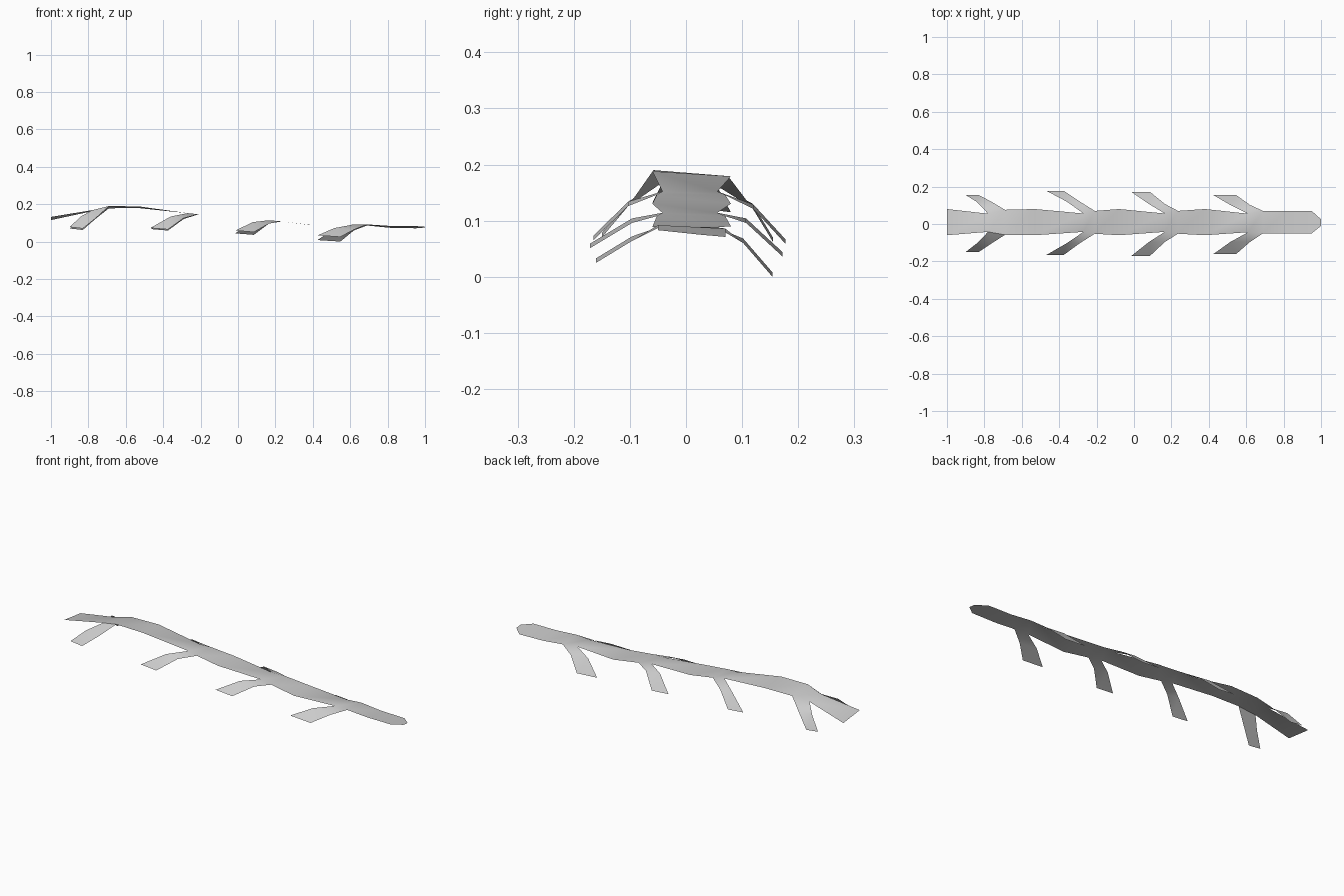
import bpy, bmesh

if "Cube" in bpy.data.objects:
    bpy.data.objects.remove(bpy.data.objects["Cube"])

grey = bpy.data.materials.new("plain grey")
grey.diffuse_color = (0.6, 0.6, 0.6, 1)
grey.use_nodes = True
grey.node_tree.nodes["Principled BSDF"].inputs["Base Color"].default_value = grey.diffuse_color

# Ribbon stations: x, front y, back y, front z, back z
stations = [
    (-1.00, -.060, .080, .132, .115), (-.78, -.042, .055, .168, .162),
    (-.69, -.058, .076, .190, .178), (-.53, -.060, .080, .188, .179),
    (-.27, -.042, .056, .152, .152), (-.21, -.052, .070, .146, .146),
    (-.08, -.060, .080, .130, .130), (.165, -.042, .056, .114, .114),
    (.235, -.052, .070, .108, .108), (.38, -.060, .080, .089, .090),
    (.61, -.044, .055, .090, .088), (.69, -.050, .070, .092, .086),
    (.81, -.050, .070, .084, .074), (.95, -.050, .070, .083, .071),
    (1.00, -.010, .025, .079, .075),
]
# Fins: root station, mid x left/right, tip x left/right, then (mid y, mid z, tip y, tip z) front and back
fins = [
    (1, -.84, -.76, -.90, -.83, (-.103, .130, -.150, .074), (.118, .127, .155, .066)),
    (4, -.36, -.29, -.468, -.375, (-.103, .130, -.165, .069), (.120, .125, .177, .063)),
    (7, .08, .165, -.015, .085, (-.096, .100, -.171, .055), (.107, .100, .172, .040)),
    (10, .515, .62, .425, .547, (-.096, .068, -.160, .029), (.102, .064, .154, .004)),
]

bm = bmesh.new()
# Main ribbon
front = [bm.verts.new((x, yf, zf)) for x, yf, yb, zf, zb in stations]
back = [bm.verts.new((x, yb, zb)) for x, yf, yb, zf, zb in stations]
for i in range(len(stations) - 1):
    bm.faces.new((front[i], front[i + 1], back[i + 1], back[i]))

# Bent, swept fins growing from both edges
for root, ml, mr, tl, tr, f_side, b_side in fins:
    for edge, (my, mz, ty, tz) in ((front, f_side), (back, b_side)):
        a, b = edge[root], edge[root + 1]
        for xl, xr, y, z in ((ml, mr, my, mz), (tl, tr, ty, tz)):
            c = bm.verts.new((xl, y, z + .004))
            d = bm.verts.new((xr, y, z - .004))
            bm.faces.new((a, c, d, b) if edge is front else (a, b, d, c))
            a, b = c, d
bmesh.ops.recalc_face_normals(bm, faces=bm.faces)
if sum(f.normal.z for f in bm.faces) < 0:
    bmesh.ops.reverse_faces(bm, faces=bm.faces)

mesh = bpy.data.meshes.new("finned_ribbon")
bm.to_mesh(mesh)
bm.free()
mesh.materials.append(grey)
ribbon = bpy.data.objects.new("finned_ribbon", mesh)
bpy.context.collection.objects.link(ribbon)
bpy.context.view_layer.objects.active = ribbon
ribbon.select_set(True)
bpy.ops.object.shade_smooth_by_angle(angle=0.6)
